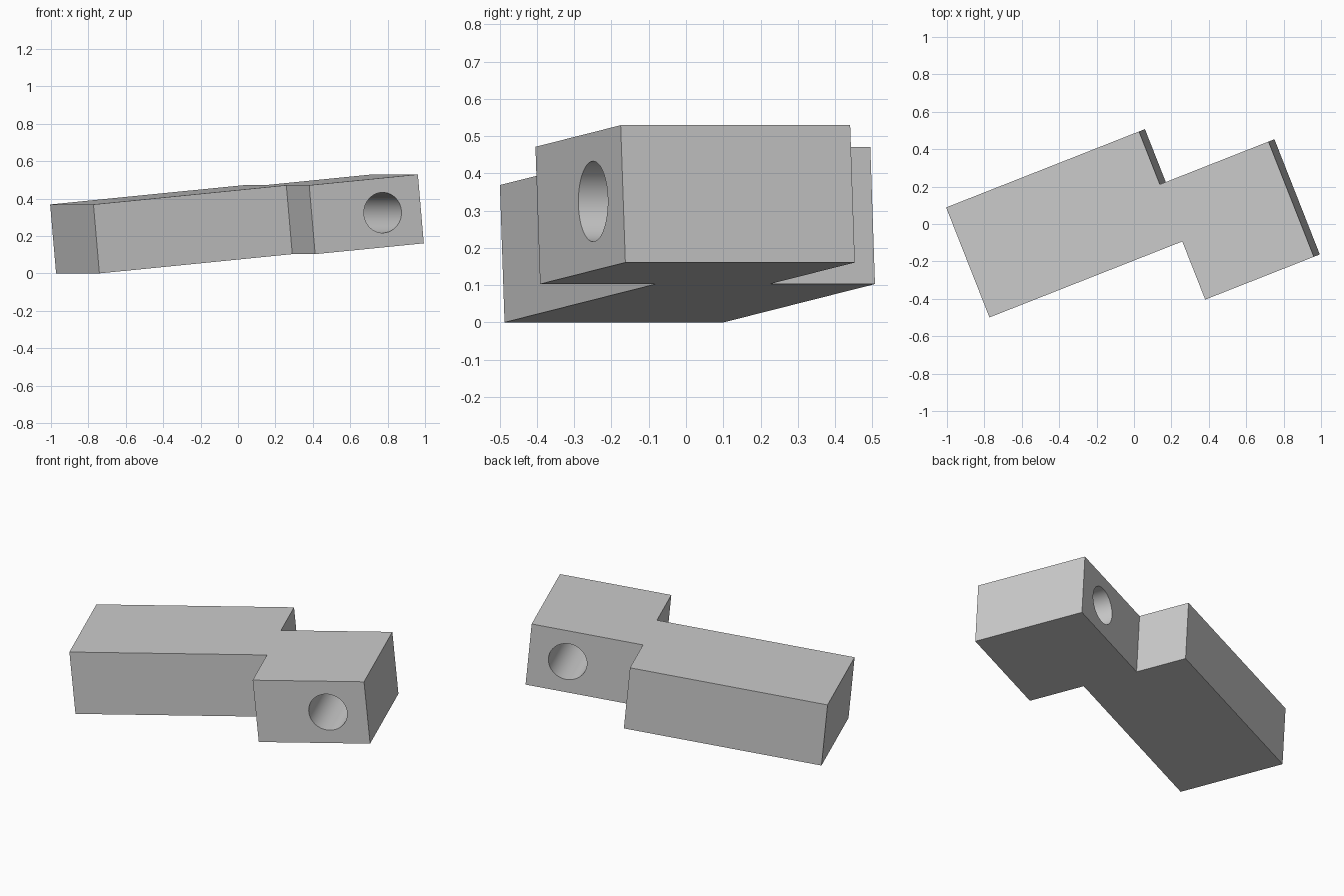
import bpy
import bmesh
from math import radians
from mathutils import Matrix

default = bpy.data.objects.get("Cube")
if default:
    bpy.data.objects.remove(default, do_unlink=True)

# Plain grey for the whole block
grey = bpy.data.materials.new("plain grey")
grey.use_nodes = True
colour = (0.6, 0.6, 0.6, 1)
grey.diffuse_color = colour
grey.node_tree.nodes["Principled BSDF"].inputs["Base Color"].default_value = colour

LONG, END, THICK = 1.113, 1.74, 0.37
WIDTH, HEAD_FRONT, HEAD_BACK = 0.632, -0.334, 0.328
HOLE_X, HOLE_RADIUS = 1.52, 0.108

# Pose of the block: turned about z and pitched up along its length
pose = (Matrix.Translation((-0.741, -0.487, 0))
        @ Matrix.Rotation(radians(21.5), 4, 'Z')
        @ Matrix.Rotation(radians(-5.3), 4, 'Y'))


def make_object(name, bm):
    bmesh.ops.recalc_face_normals(bm, faces=bm.faces)
    mesh = bpy.data.meshes.new(name)
    bm.to_mesh(mesh)
    bm.free()
    mesh.transform(pose)
    mesh.materials.append(grey)
    obj = bpy.data.objects.new(name, mesh)
    bpy.context.collection.objects.link(obj)
    return obj


# Long body with an offset head, extruded from one outline
outline = [(0, 0), (LONG, 0), (LONG, HEAD_FRONT), (END, HEAD_FRONT),
           (END, HEAD_BACK), (LONG, HEAD_BACK), (LONG, WIDTH), (0, WIDTH)]
bm = bmesh.new()
base = bm.faces.new([bm.verts.new((x, y, 0)) for x, y in outline])
top = bmesh.ops.extrude_face_region(bm, geom=[base])["geom"]
bmesh.ops.translate(bm, vec=(0, 0, THICK),
                    verts=[v for v in top if isinstance(v, bmesh.types.BMVert)])
block = make_object("offset_block", bm)

# Round hole straight through the head
bm = bmesh.new()
bmesh.ops.create_cone(
    bm, cap_ends=True, segments=64, radius1=HOLE_RADIUS, radius2=HOLE_RADIUS, depth=1,
    matrix=Matrix.Translation((HOLE_X, 0, THICK / 2)) @ Matrix.Rotation(radians(90), 4, 'X'))
cutter = make_object("hole_cutter", bm)
cutter.hide_render = True

cut = block.modifiers.new("hole", 'BOOLEAN')
cut.operation = 'DIFFERENCE'
cut.solver = 'EXACT'
cut.object = cutter

bpy.ops.object.select_all(action='DESELECT')
block.select_set(True)
bpy.context.view_layer.objects.active = block
bpy.ops.object.modifier_apply(modifier=cut.name)
bpy.data.objects.remove(cutter, do_unlink=True)
bpy.ops.object.shade_smooth_by_angle(angle=radians(30))
